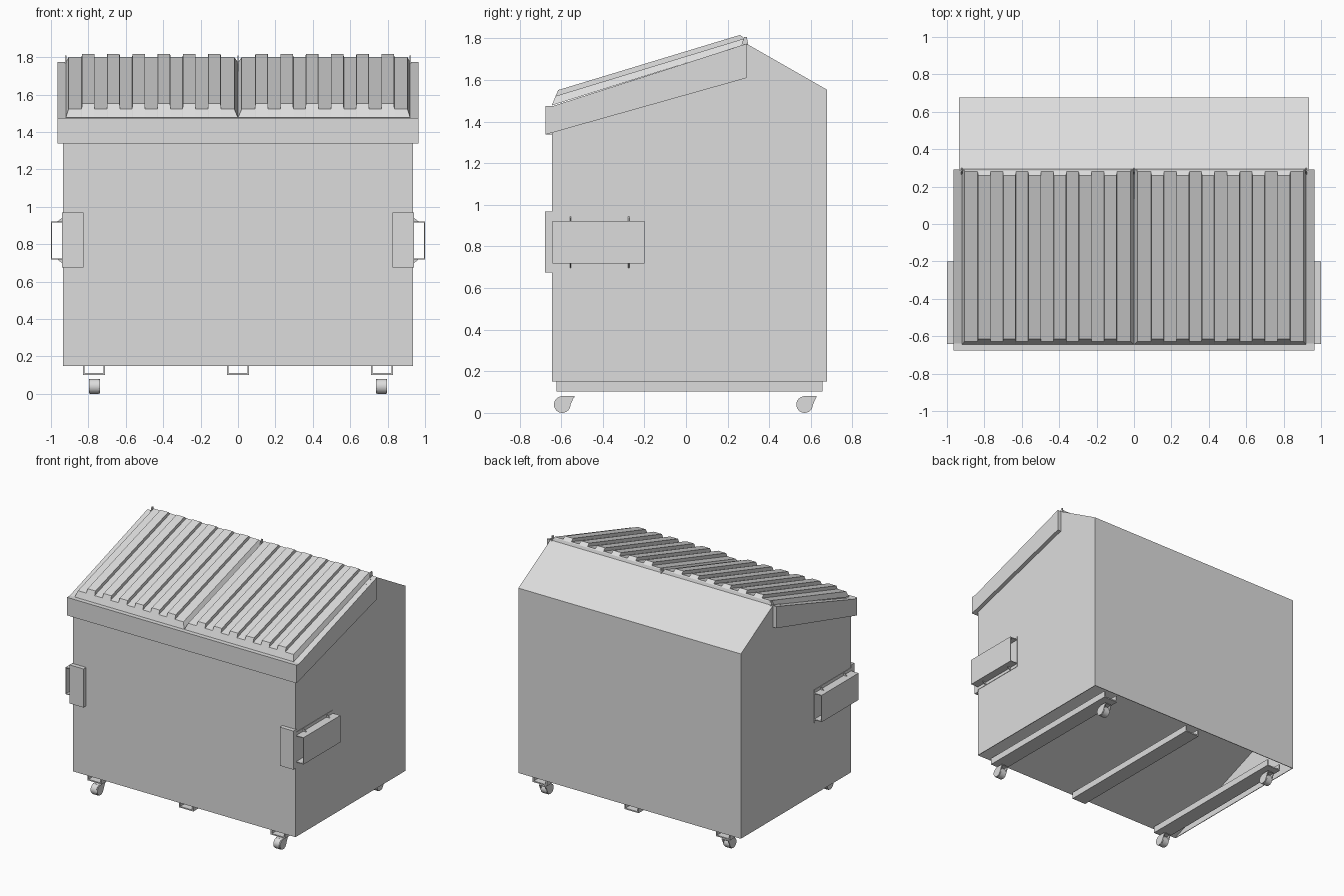
import bpy, bmesh, math
from mathutils import Vector

cube = bpy.data.objects.get("Cube")
if cube:
    bpy.data.objects.remove(cube, do_unlink=True)

grey = bpy.data.materials.new("light grey steel")
grey.use_nodes = True
colour = (0.72, 0.72, 0.72, 1)
grey.diffuse_color = colour
grey.node_tree.nodes["Principled BSDF"].inputs["Base Color"].default_value = colour


def finish(name, bm):
    bmesh.ops.remove_doubles(bm, verts=bm.verts, dist=1e-5)
    bmesh.ops.recalc_face_normals(bm, faces=bm.faces)
    mesh = bpy.data.meshes.new(name)
    bm.to_mesh(mesh)
    bm.free()
    mesh.materials.append(grey)
    obj = bpy.data.objects.new(name, mesh)
    bpy.context.scene.collection.objects.link(obj)
    return obj


def extrude_profile(name, points, a, b, axis="x"):
    """Extrude a closed profile: (y, z) along x, or (x, z) along y."""
    bm = bmesh.new()
    place = (lambda p, t: (t, *p)) if axis == "x" else (lambda p, t: (p[0], t, p[1]))
    face = bm.faces.new([bm.verts.new(place(p, a)) for p in points])
    moved = bmesh.ops.extrude_face_region(bm, geom=[face])["geom"]
    shift = Vector((b - a, 0, 0) if axis == "x" else (0, b - a, 0))
    bmesh.ops.translate(bm, vec=shift, verts=[v for v in moved if isinstance(v, bmesh.types.BMVert)])
    return finish(name, bm)


def box(name, x0, x1, y0, y1, z0, z1):
    return extrude_profile(name, [(y0, z0), (y1, z0), (y1, z1), (y0, z1)], x0, x1)


# Bin body: floor rising to the back between thin side and rear walls
outline = [(0.677, 0.15), (0.677, 1.554), (0.29, 1.775), (-0.645, 1.47), (-0.645, 0.15)]
extrude_profile("body", outline + [(0.672, 0.66), (0.672, 0.15)], -0.93, 0.93)
for side, label in ((-1, "right"), (1, "left")):
    extrude_profile(label + "_side_wall", outline, side * 0.93, side * 0.935)

# Rim around the opening: sloped side bars and a level front bar
rim = [(-0.675, 1.338), (0.292, 1.61), (0.292, 1.775), (-0.64, 1.475), (-0.675, 1.475)]
for side, label in ((-1, "right"), (1, "left")):
    extrude_profile(label + "_rim", rim, side * 0.92, side * 0.965)
box("front_rim", -0.92, 0.92, -0.675, -0.635, 1.338, 1.475)

# Ribbed lids: front base, front top, rear top, rear bevel, rear base at each station
front, bevel, rear = (-0.645, 1.478), (0.287, 1.795), (0.294, 1.774)
base = (front, front, rear, rear, rear)
valley = (front, (-0.627, 1.523), (0.281, 1.80), bevel, rear)
ridge = (front, (-0.614, 1.552), (0.26, 1.817), bevel, rear)
pitch, first, width, slant = 0.135, 0.092, 0.068, 0.001


def lid(name, side):
    stations = [(0.001, base), (0.02, valley)]
    for i in range(6):
        x = first + i * pitch
        stations += [(x - slant, valley), (x + slant, ridge),
                     (x + width - slant, ridge), (x + width + slant, valley)]
    stations += [(0.906, valley), (0.92, base)]
    bm = bmesh.new()
    rows = [[bm.verts.new((side * x, *p)) for p in loop] for x, loop in stations]
    for a, b in zip(rows, rows[1:]):
        for j in range(len(base)):
            k = (j + 1) % len(base)
            bm.faces.new((a[j], a[k], b[k], b[j]))
    finish(name, bm)


lid("left_lid", 1)
lid("right_lid", -1)

# Hinge lugs along the rear edge of the lids
for x in (-0.92, 0, 0.92):
    extrude_profile("hinge_lug", [(0.265, 1.765), (0.3, 1.765), (0.292, 1.808), (0.28, 1.808)],
                    x - 0.004, x + 0.004)

# Fork pockets: open sleeve, backing, front plate and gussets on both sides
for s, label in ((-1, "right"), (1, "left")):
    sleeve = [(0.935, 0.718), (1.0, 0.718), (1.0, 0.922), (0.935, 0.922),
              (0.935, 0.916), (0.994, 0.916), (0.994, 0.724), (0.935, 0.724)]
    extrude_profile(label + "_fork_pocket", [(s * x, z) for x, z in sleeve], -0.642, -0.2, "y")
    box(label + "_pocket_backing", s * 0.93, s * 0.938, -0.642, -0.2, 0.695, 0.946)
    box(label + "_pocket_plate", s * 0.825, s * 0.94, -0.677, -0.638, 0.676, 0.969)
    for y in (-0.555, -0.275):
        for edge, tip in ((0.922, 0.946), (0.718, 0.694)):
            gusset = [(s * 0.935, edge), (s * 0.965, edge), (s * 0.935, tip)]
            extrude_profile(label + "_gusset", gusset, y - 0.003, y + 0.003, "y")

# Underside channels, open at both ends
for x, label in ((-0.77, "right"), (0, "middle"), (0.77, "left")):
    channel = [(-0.06, 0.152), (-0.06, 0.102), (0.06, 0.102), (0.06, 0.152),
               (0.05, 0.152), (0.05, 0.111), (-0.05, 0.111), (-0.05, 0.152)]
    extrude_profile(label + "_channel", [(x + px, z) for px, z in channel], -0.622, 0.655, "y")


# Casters: round wheel between teardrop cheeks under a top plate
def arc(y, radius, start, end, steps):
    angles = [math.radians(start + (end - start) * i / steps) for i in range(steps + 1)]
    return [(y + radius * math.cos(a), 0.04 + radius * math.sin(a)) for a in angles]


for x in (-0.768, 0.768):
    for y in (-0.595, 0.57):
        wheel = extrude_profile("caster_wheel", arc(y, 0.04, 0, 345, 23), x - 0.022, x + 0.022)
        for p in wheel.data.polygons:
            p.use_smooth = len(p.vertices) == 4
        cheek = arc(y, 0.037, 90, 330, 16) + [(y + 0.058, 0.08), (y, 0.08)]
        for s in (-1, 1):
            extrude_profile("caster_fork", cheek, x + s * 0.022, x + s * 0.029)
        box("caster_plate", x - 0.029, x + 0.029, y - 0.005, y + 0.058, 0.074, 0.08)
